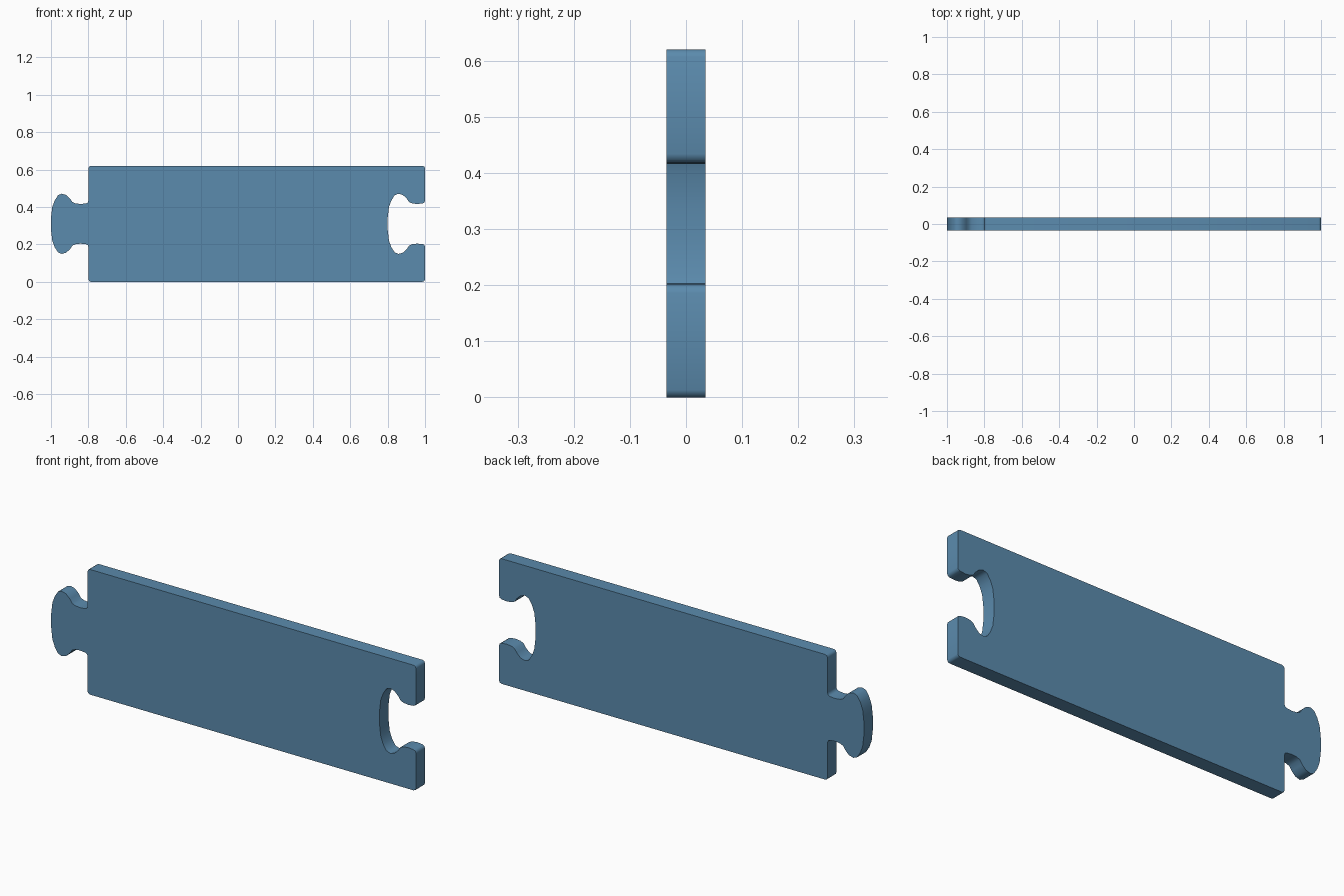
import bpy, bmesh
from mathutils import Vector

if "Cube" in bpy.data.objects:
    bpy.data.objects.remove(bpy.data.objects["Cube"])

MID, HALF, THICK, CUT = 0.31, 0.31, 0.07, 0.013
SHIFT = 1.8  # distance from the tab to the matching socket

# Upper half of the tab: x, height above the centre line
tab = [(-1.0, 0.03), (-0.993, 0.09), (-0.980, 0.125), (-0.962, 0.153),
       (-0.942, 0.161), (-0.918, 0.154), (-0.897, 0.134), (-0.885, 0.116),
       (-0.868, 0.109), (-0.842, 0.106), (-0.812, 0.109), (-0.803, 0.114),
       (-0.8, 0.124)]

# Upper half of the outline: tab, body with cut corners, socket
upper = tab + [(-0.8, HALF - CUT), (-0.8 + CUT * 0.3, HALF - CUT * 0.3),
               (-0.8 + CUT, HALF), (1 - CUT, HALF),
               (1 - CUT * 0.3, HALF - CUT * 0.3), (1, HALF - CUT)]
upper += [(x + SHIFT, h) for x, h in reversed(tab)]

# Mirror about the centre line to close the outline
outline = upper + [(x, -h) for x, h in reversed(upper)]

# Extrude the outline into a flat plate
bm = bmesh.new()
face = bm.faces.new([bm.verts.new((x, -THICK / 2, MID + h)) for x, h in outline])
ext = bmesh.ops.extrude_face_region(bm, geom=[face], use_keep_orig=True)
moved = [g for g in ext["geom"] if isinstance(g, bmesh.types.BMVert)]
bmesh.ops.translate(bm, verts=moved, vec=Vector((0, THICK, 0)))
bmesh.ops.recalc_face_normals(bm, faces=bm.faces)
mesh = bpy.data.meshes.new("interlocking_plate")
bm.to_mesh(mesh)
bm.free()

plate = bpy.data.objects.new("interlocking_plate", mesh)
bpy.context.collection.objects.link(plate)

# Single blue colour
blue = bpy.data.materials.new("steel blue")
blue.diffuse_color = (0.105, 0.258, 0.42, 1)
blue.use_nodes = True
blue.node_tree.nodes["Principled BSDF"].inputs["Base Color"].default_value = blue.diffuse_color
mesh.materials.append(blue)

# Smooth rim, sharp flat faces
bpy.context.view_layer.objects.active = plate
plate.select_set(True)
bpy.ops.object.shade_smooth_by_angle(angle=0.9)
